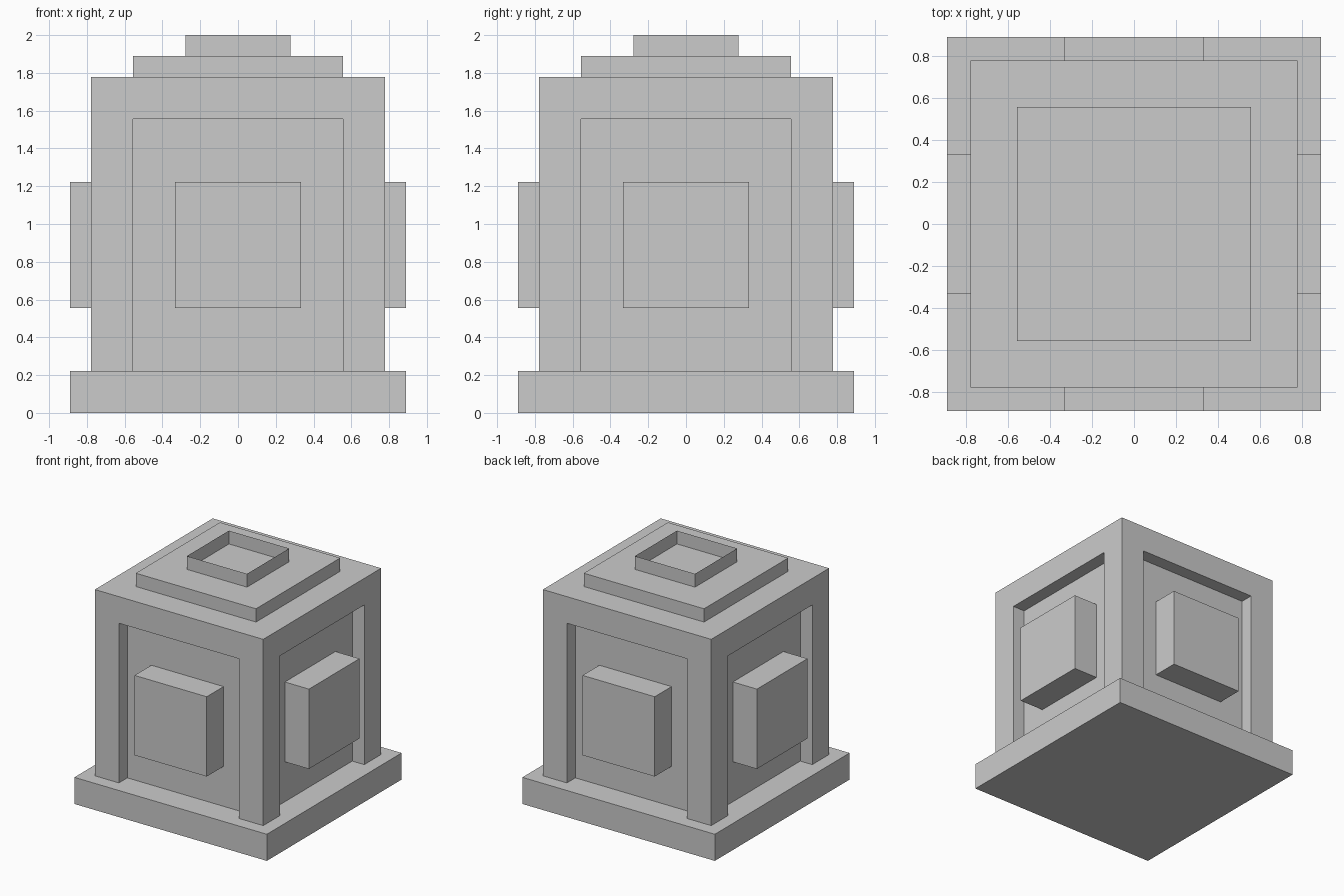
import bpy, bmesh
from math import pi
from mathutils import Matrix, Vector

if "Cube" in bpy.data.objects:
    bpy.data.objects.remove(bpy.data.objects["Cube"])

U = 1 / 9  # modelling grid unit


def box_mesh(bm, lo, hi, rot=0.0):
    """Add a box between two corners (grid units), turned about z."""
    lo, hi = Vector(lo) * U, Vector(hi) * U
    m = (Matrix.Rotation(rot, 4, 'Z') @ Matrix.Translation((lo + hi) / 2)
         @ Matrix.Diagonal((*(hi - lo), 1)))
    return bmesh.ops.create_cube(bm, size=1, matrix=m)['verts']


def finish(name, bm):
    mesh = bpy.data.meshes.new(name)
    bm.to_mesh(mesh)
    bm.free()
    obj = bpy.data.objects.new(name, mesh)
    bpy.context.collection.objects.link(obj)
    return obj


def box(name, lo, hi, rot=0.0):
    bm = bmesh.new()
    box_mesh(bm, lo, hi, rot)
    return finish(name, bm)


# Base plinth, main body and roof slab
box("base", (-8, -8, 0), (8, 8, 2))
body = box("body", (-7, -7, 2), (7, 7, 16))
box("roof_slab", (-5, -5, 16), (5, 5, 17))

# Recesses cut in all four sides, open down to the base
bm = bmesh.new()
for i in range(4):
    box_mesh(bm, (-5, -8, 1), (5, -6, 14), i * pi / 2)
cutter = finish("recess_cutter", bm)
cutter.hide_render = True
cutter.hide_set(True)
cut = body.modifiers.new("recesses", 'BOOLEAN')
cut.operation = 'DIFFERENCE'
cut.solver = 'EXACT'
cut.object = cutter

# Raised panel inside each recess
for i, side in enumerate(("front", "right", "back", "left")):
    box(side + "_panel", (-3, -8, 5), (3, -6, 11), i * pi / 2)

# Thin open collar on the roof: side walls only
bm = bmesh.new()
box_mesh(bm, (-2.5, -2.5, 17), (2.5, 2.5, 18))
bm.normal_update()
caps = [f for f in bm.faces if abs(f.normal.z) > 0.5]
bmesh.ops.delete(bm, geom=caps, context='FACES_ONLY')
finish("roof_collar", bm)
